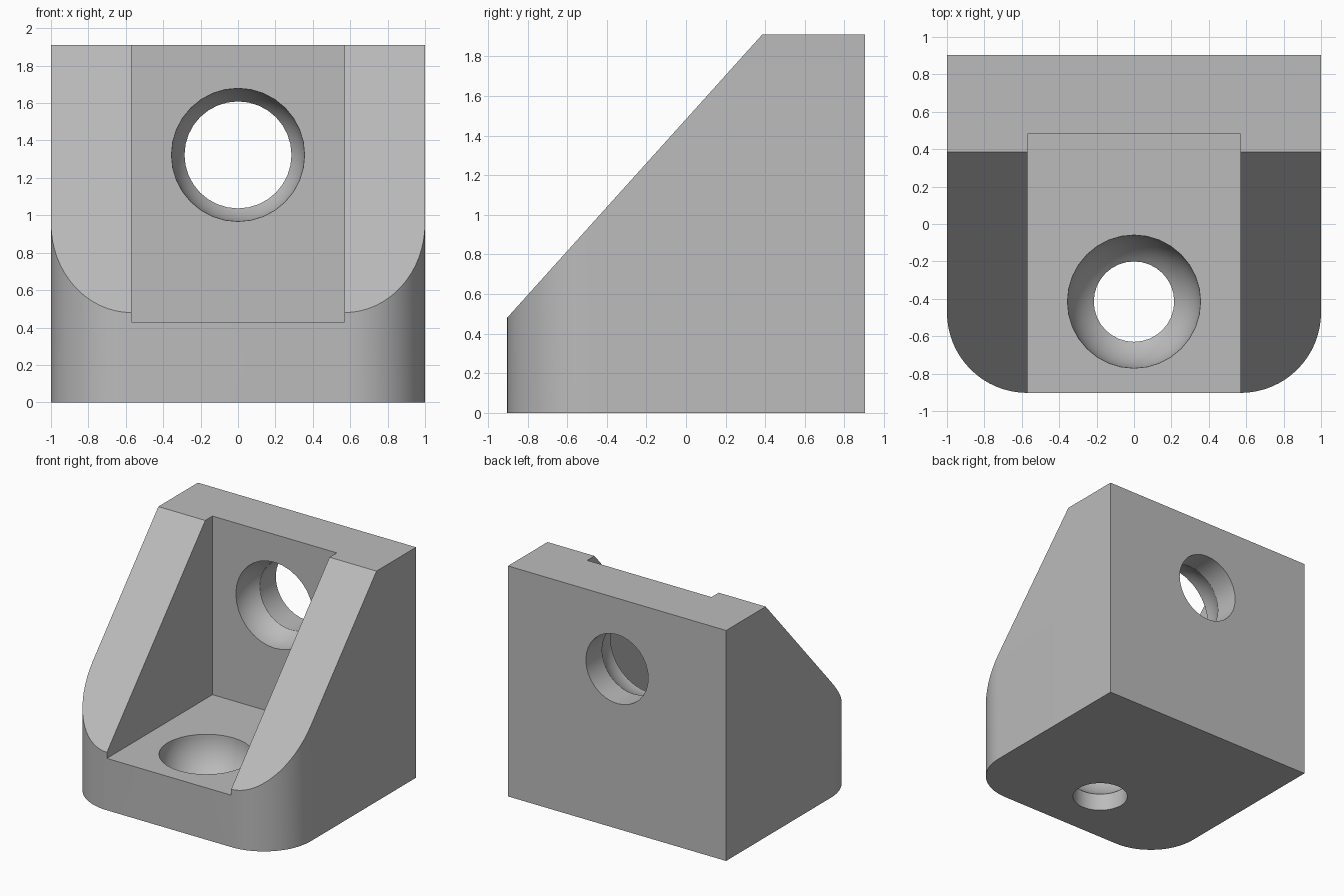
import bpy, bmesh
from math import sin, cos, pi, asin
from mathutils import Vector, Matrix

default = bpy.data.objects.get("Cube")
if default:
    bpy.data.objects.remove(default, do_unlink=True)

HALF_W, HALF_D, HEIGHT = 1.0, 0.903, 1.91
CORNER = 0.43          # radius of the front corners
SLOT, FLOOR, WALL = 0.57, 0.43, 0.48
NOSE, CREST = 0.48, 0.385

grey = bpy.data.materials.new("plain grey")
grey.use_nodes = True
colour = (0.5, 0.5, 0.5, 1)
grey.diffuse_color = colour
grey.node_tree.nodes["Principled BSDF"].inputs["Base Color"].default_value = colour


def make_object(name, bm):
    bmesh.ops.recalc_face_normals(bm, faces=bm.faces)
    mesh = bpy.data.meshes.new(name)
    bm.to_mesh(mesh)
    bm.free()
    mesh.materials.append(grey)
    obj = bpy.data.objects.new(name, mesh)
    bpy.context.collection.objects.link(obj)
    return obj


def bracket_body():
    # Footprint with two round front corners, extruded and cut by the slope
    bm = bmesh.new()
    outline = [(HALF_W, HALF_D), (-HALF_W, HALF_D)]
    steps = 16
    for side, start in ((-1, pi), (1, 1.5 * pi)):
        for i in range(steps + 1):
            a = start + i * pi / 2 / steps
            outline.append((side * (HALF_W - CORNER) + CORNER * cos(a),
                            CORNER - HALF_D + CORNER * sin(a)))
    base = bm.faces.new([bm.verts.new((x, y, 0)) for x, y in outline])
    top = bmesh.ops.extrude_face_region(bm, geom=[base])["geom"]
    bmesh.ops.translate(bm, vec=(0, 0, HEIGHT),
                        verts=[g for g in top if isinstance(g, bmesh.types.BMVert)])
    normal = Vector((0, NOSE - HEIGHT, CREST + HALF_D))
    cut = bmesh.ops.bisect_plane(bm, geom=bm.verts[:] + bm.edges[:] + bm.faces[:],
                                 plane_co=(0, CREST, HEIGHT), plane_no=normal,
                                 clear_outer=True)["geom_cut"]
    bmesh.ops.holes_fill(bm, edges=[g for g in cut if isinstance(g, bmesh.types.BMEdge)])
    return make_object("corner_bracket", bm)


def slot_cutter():
    bm = bmesh.new()
    bmesh.ops.create_cube(bm, size=1)
    bmesh.ops.scale(bm, vec=(2 * SLOT, 2, 2), verts=bm.verts)
    bmesh.ops.translate(bm, vec=(0, WALL - 1, FLOOR + 1), verts=bm.verts)
    return make_object("slot_cutter", bm)


def hole_cutter(name, bore, matrix, dish=0.356):
    # Round bore below a spherical seat, revolved about z; seat rim at z = 0
    bm = bmesh.new()
    end = asin(bore / dish)
    profile = [(0, 0.1), (dish, 0.1)]
    for i in range(13):
        a = pi / 2 + (end - pi / 2) * i / 12
        profile.append((dish * sin(a), -dish * cos(a)))
    profile += [(bore, -0.6), (0, -0.6)]
    verts = [bm.verts.new((r, 0, z)) for r, z in profile]
    edges = [bm.edges.new(pair) for pair in zip(verts, verts[1:])]
    bmesh.ops.spin(bm, geom=verts + edges, cent=(0, 0, 0), axis=(0, 0, 1),
                   angle=2 * pi, steps=32)
    bmesh.ops.remove_doubles(bm, verts=bm.verts, dist=1e-5)
    bm.transform(matrix)
    return make_object(name, bm)


bracket = bracket_body()
cutters = [
    slot_cutter(),
    hole_cutter("floor_hole_cutter", 0.215, Matrix.Translation((0, -0.415, FLOOR))),
    hole_cutter("wall_hole_cutter", 0.286,
                Matrix.Translation((0, WALL, 1.323)) @ Matrix.Rotation(pi / 2, 4, "X")),
]

# Carve the slot and both holes
bpy.context.view_layer.objects.active = bracket
for cutter in cutters:
    mod = bracket.modifiers.new(cutter.name, "BOOLEAN")
    mod.operation, mod.solver, mod.object = "DIFFERENCE", "EXACT", cutter
    bpy.ops.object.modifier_apply(modifier=mod.name)
    bpy.data.objects.remove(cutter, do_unlink=True)

bpy.ops.object.select_all(action="DESELECT")
bracket.select_set(True)
bpy.ops.object.shade_smooth_by_angle(angle=pi / 6)
